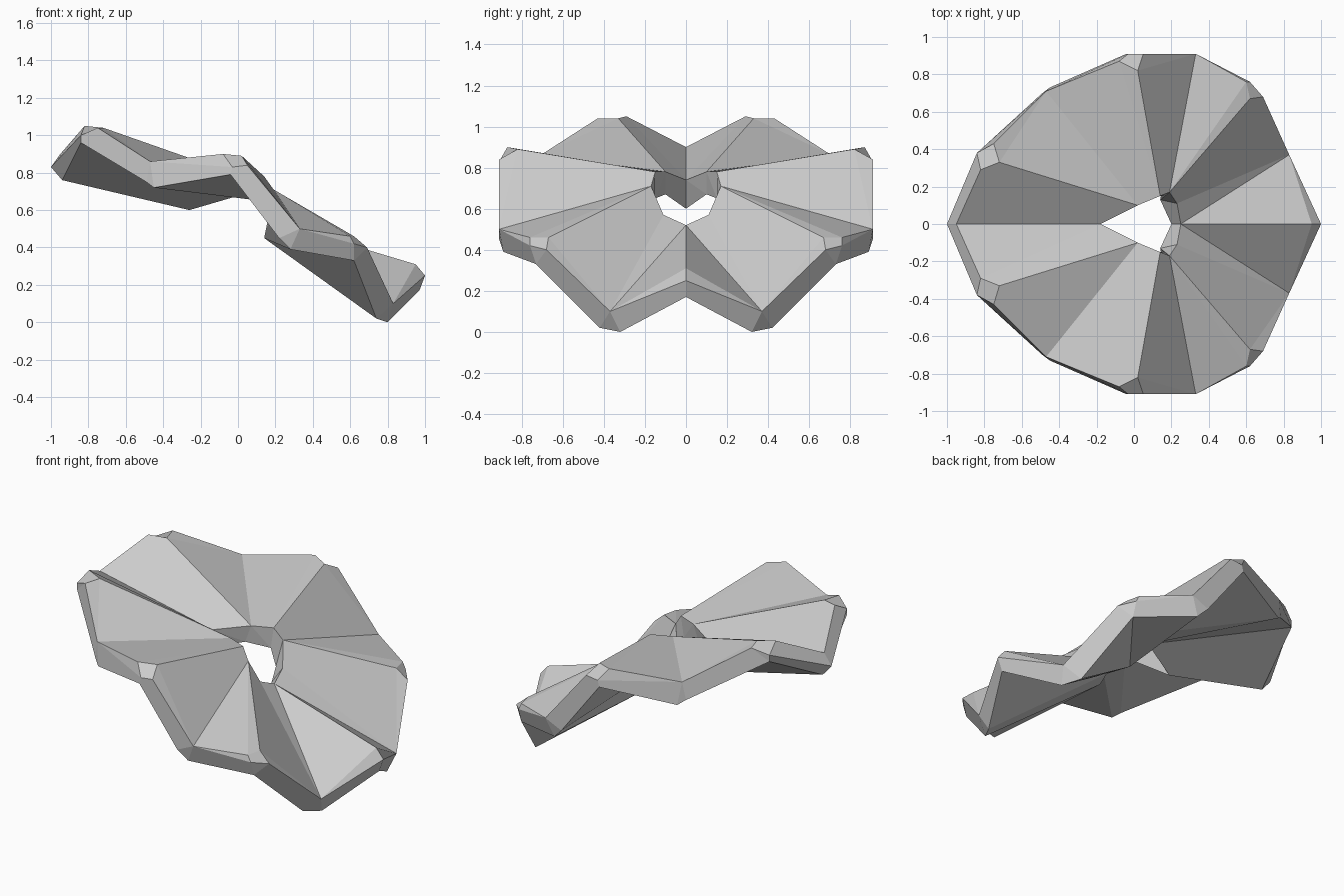
import bpy
import bmesh
from mathutils import Vector

# Remove the default object
default_cube = bpy.data.objects.get("Cube")
if default_cube:
    bpy.data.objects.remove(default_cube, do_unlink=True)


def make_material(name, colour):
    material = bpy.data.materials.new(name)
    material.use_nodes = True
    material.diffuse_color = colour
    shader = material.node_tree.nodes["Principled BSDF"]
    shader.inputs["Base Color"].default_value = colour
    shader.inputs["Roughness"].default_value = 0.6
    return material


def columns(stations):
    """Give every pleat station two points, repeating the single ones."""
    result = []
    for station in stations:
        result.append(Vector(station[0]))
        result.append(Vector(station[-1]))
    return result


# Pleats run round the left half from the low front tip to the high tail:
# ridge, valley, ridge, valley, ridge, valley, ridge, valley.

# Shared valley points on the upper outer edge
low_valley = (.83, .37, .1)
side_valley = (.33, .91, .5)
high_valley = (-.47, .71, .86)

# Upper outer edge: each side ridge is chamfered into two points
top_outer = columns([
    [(.95, 0, .31)],
    [low_valley],
    [(.62, .67, .46), (.6, .76, .46)],
    [side_valley],
    [(.02, .82, .89), (-.08, .87, .9)],
    [high_valley],
    [(-.72, .33, 1.04), (-.82, .29, 1.05)],
    [(-.95, 0, .9)],
])

# Rim: the lower corners of the ridge chamfers
rim = columns([
    [(1, 0, .25)],
    [low_valley],
    [(.69, .68, .4), (.62, .76, .42)],
    [side_valley],
    [(.05, .91, .84), (-.03, .91, .83)],
    [high_valley],
    [(-.75, .43, 1.04), (-.84, .38, 1)],
    [(-1, 0, .83)],
])

# Lower outer edge: here the valleys are the chamfered ones
bottom_outer = columns([
    [(.97, 0, .17)],
    [(.8, .32, 0), (.74, .42, .02)],
    [(.62, .73, .33)],
    [(.28, .89, .39), (.22, .91, .45)],
    [(-.04, .91, .79)],
    [(-.45, .73, .72), (-.49, .7, .75)],
    [(-.84, .38, .96)],
    [(-.94, 0, .76)],
])

# Upper edge of the central hole
hole_front, hole_side = (.25, 0, .52), (.19, .17, .71)
hole_rear, hole_tail = (.02, .1, .78), (-.18, 0, .74)
top_inner = columns([
    [hole_front],
    [hole_front, (.23, .11, .57)],
    [hole_side],
    [hole_side],
    [(.14, .15, .78)],
    [hole_rear],
    [hole_rear, hole_tail],
    [hole_tail],
])

# Lower edge of the central hole
under_front, under_side = (.2, 0, .44), (.14, .13, .45)
under_back, under_rear = (.12, .15, .65), (-.02, .1, .67)
bottom_inner = columns([
    [under_front],
    [under_front, under_side],
    [under_side],
    [under_side, (.16, .15, .53)],
    [under_back],
    [under_back, under_rear],
    [under_rear],
    [(-.26, 0, .6)],
])


def build_pleated_ring(name, rings, material):
    """Stitch the closed set of rings together and mirror across the middle."""
    bm = bmesh.new()
    cache = {}

    def vertex(point):
        key = tuple(round(value, 3) + 0.0 for value in point)
        if key not in cache:
            cache[key] = bm.verts.new(key)
        return cache[key]

    for side in (1, -1):
        mirror = Vector((1, side, 1))
        for index, ring in enumerate(rings):
            following = rings[(index + 1) % len(rings)]
            for step in range(len(ring) - 1):
                corners = [ring[step], ring[step + 1],
                           following[step + 1], following[step]]
                # Repeated points collapse a quad into a triangle
                loop = list(dict.fromkeys(vertex(c * mirror) for c in corners))
                if len(loop) > 2 and not bm.faces.get(loop):
                    bm.faces.new(loop)

    bmesh.ops.recalc_face_normals(bm, faces=bm.faces[:])
    mesh = bpy.data.meshes.new(name)
    bm.to_mesh(mesh)
    bm.free()
    mesh.materials.append(material)
    ring_object = bpy.data.objects.new(name, mesh)
    bpy.context.collection.objects.link(ring_object)
    return ring_object


grey = make_material("plain grey", (.6, .6, .6, 1))
build_pleated_ring(
    "pleated_ring",
    [top_inner, top_outer, rim, bottom_outer, bottom_inner],
    grey,
)
